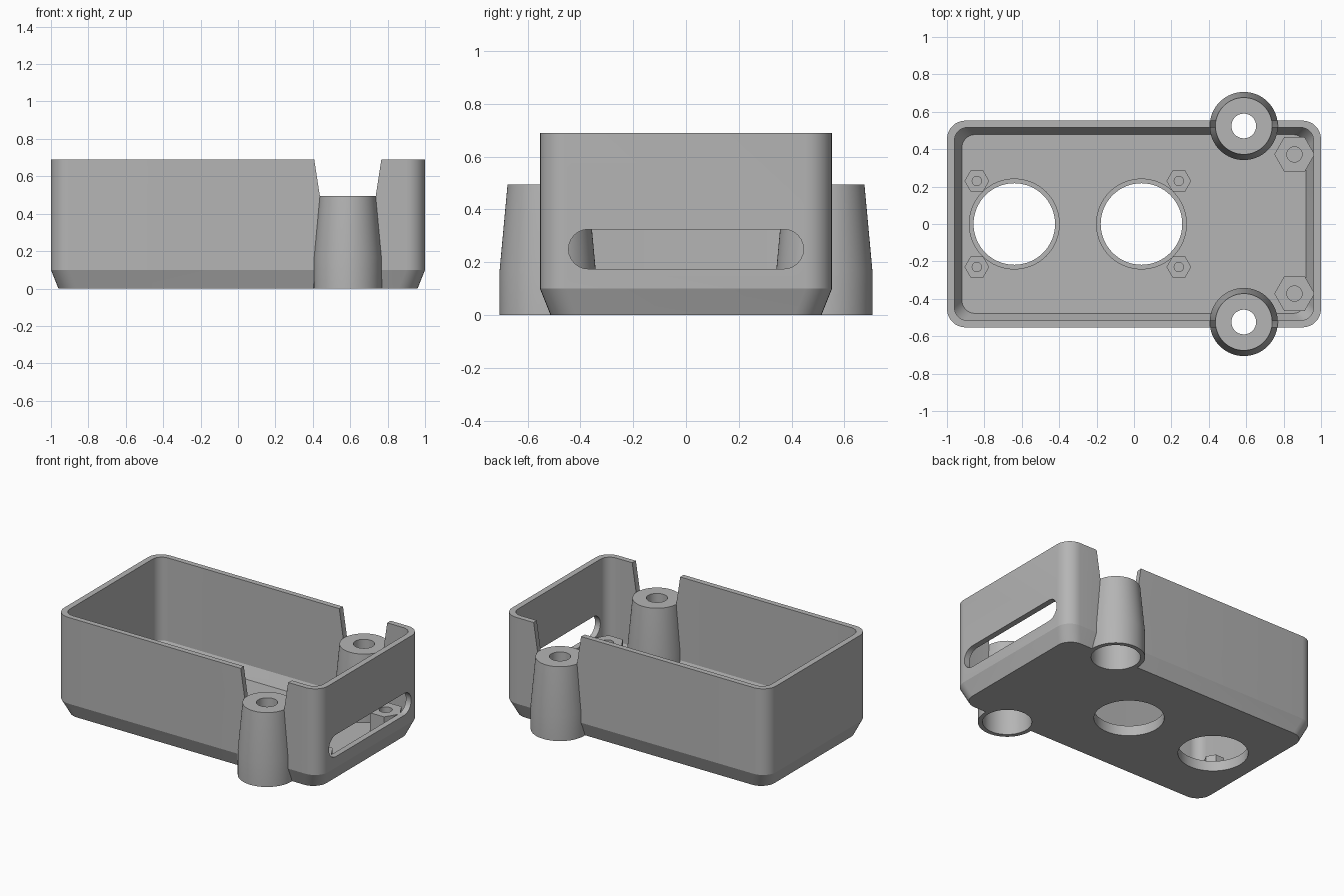
import bpy, bmesh
from math import cos, sin, pi, radians

if "Cube" in bpy.data.objects:
    bpy.data.objects.remove(bpy.data.objects["Cube"], do_unlink=True)

grey = bpy.data.materials.new("plain grey")
colour = (0.46, 0.46, 0.46, 1)
grey.diffuse_color = colour
grey.use_nodes = True
grey.node_tree.nodes["Principled BSDF"].inputs["Base Color"].default_value = colour


def loft(name, loops, closed=False):
    """Skin a stack of equal-length loops, capped at the ends or joined round."""
    bm = bmesh.new()
    rows = [[bm.verts.new(p) for p in loop] for loop in loops]
    n = len(rows[0])
    pairs = list(zip(rows, rows[1:]))
    if closed:
        pairs.append((rows[-1], rows[0]))
    else:
        bm.faces.new(rows[0])
        bm.faces.new(rows[-1])
    for a, b in pairs:
        for i in range(n):
            j = (i + 1) % n
            bm.faces.new((a[i], a[j], b[j], b[i]))
    bmesh.ops.recalc_face_normals(bm, faces=bm.faces)
    mesh = bpy.data.meshes.new(name)
    bm.to_mesh(mesh)
    bm.free()
    mesh.materials.append(grey)
    obj = bpy.data.objects.new(name, mesh)
    bpy.context.collection.objects.link(obj)
    return obj


def rounded(hx, hy, r, z, steps=8):
    """Rounded rectangle outline at height z."""
    pts = []
    for q, (sx, sy) in enumerate(((1, 1), (-1, 1), (-1, -1), (1, -1))):
        for k in range(steps + 1):
            a = (q + k / steps) * pi / 2
            pts.append((sx * (hx - r) + r * cos(a), sy * (hy - r) + r * sin(a), z))
    return pts


def lathe(name, x, y, profile, sides=64, closed=False):
    """Turn a list of (radius, height) points around a vertical axis."""
    angles = [2 * pi * i / sides for i in range(sides)]
    loops = [[(x + r * cos(a), y + r * sin(a), z) for a in angles] for r, z in profile]
    return loft(name, loops, closed)


def cut(obj, cutters):
    """Subtract each cutter from obj, then discard it."""
    for c in cutters:
        c.hide_render = True
        mod = obj.modifiers.new("cut", "BOOLEAN")
        mod.operation = "DIFFERENCE"
        mod.solver = "EXACT"
        mod.object = c
        bpy.context.view_layer.objects.active = obj
        bpy.ops.object.modifier_apply(modifier=mod.name)
        bpy.data.objects.remove(c, do_unlink=True)


HX, HY, TOP = 1.0, 0.553, 0.69
FLOOR = 0.04
BOSS_X, BOSS_Y = 0.587, 0.524
EYES = (-0.64, 0.04)
parts = []

# Case body: open tray with a chamfered foot
case = loft("case", [rounded(HX - 0.04, HY - 0.04, 0.1, 0),
                     rounded(HX, HY, 0.1, 0.1),
                     rounded(HX, HY, 0.1, TOP)])
cavity = loft("cavity", [rounded(HX - 0.08, HY - 0.075, 0.07, FLOOR),
                         rounded(HX - 0.04, HY - 0.037, 0.07, 0.12),
                         rounded(HX - 0.04, HY - 0.037, 0.07, TOP + 0.1)])

# Long slot in the end wall
half, rad, mid = 0.445, 0.075, 0.25
outline = []
for k in range(26):
    side = 1 if k < 13 else -1
    a = -pi / 2 + pi * (k % 13) / 12 + (0 if side > 0 else pi)
    outline.append((side * (half - rad) + rad * cos(a), mid + rad * sin(a)))
slot = loft("slot", [[(x, y, z) for y, z in outline] for x in (0.88, 1.1)])

# Round floor openings, and wall clearance around the screw posts
openings = [lathe("opening", x, 0, [(0.218, -0.1), (0.218, 0.2)]) for x in EYES]
clearances = [lathe("clearance", BOSS_X, s * BOSS_Y,
                    [(0.174, -0.1), (0.174, 0.17), (0.147, 0.49),
                     (0.152, 0.494), (0.182, TOP), (0.19, 0.75)]) for s in (1, -1)]
cut(case, [cavity, slot] + openings + clearances)
parts.append(case)

# Raised rims around the floor openings
for side, x in zip(("right", "middle"), EYES):
    parts.append(lathe(side + "_opening_rim", x, 0,
                       [(0.218, 0), (0.218, 0.07), (0.243, 0.07), (0.243, 0.02),
                        (0.23, 0)], closed=True))

# Tapered screw posts, hollow from below with a smaller hole at the top
for end, s in (("back", 1), ("front", -1)):
    parts.append(lathe(end + "_screw_post", BOSS_X, s * BOSS_Y,
                       [(0.182, 0), (0.182, 0.17), (0.152, 0.495), (0.066, 0.495),
                        (0.066, 0.42), (0.125, 0.42), (0.153, 0.17), (0.153, 0)],
                       closed=True))


# Hexagonal standoffs with blind holes
def standoff(name, x, y, radius, hole, height):
    obj = lathe(name, x, y, [(radius, 0.02), (radius, height)], sides=6)
    cut(obj, [lathe("hole", x, y, [(hole, FLOOR), (hole, height + 0.1)], sides=24)])
    parts.append(obj)


for end, s in (("back", 1), ("front", -1)):
    standoff(end + "_large_standoff", 0.858, s * 0.372, 0.108, 0.041, 0.175)
    for side, x in (("right", -0.84), ("middle", 0.24)):
        standoff(f"{end}_{side}_small_standoff", x, s * 0.23, 0.066, 0.025, 0.13)

# Smooth the curved walls and keep the crisp edges
bpy.ops.object.select_all(action="DESELECT")
for obj in parts:
    obj.select_set(True)
bpy.context.view_layer.objects.active = case
bpy.ops.object.shade_smooth_by_angle(angle=radians(20))
